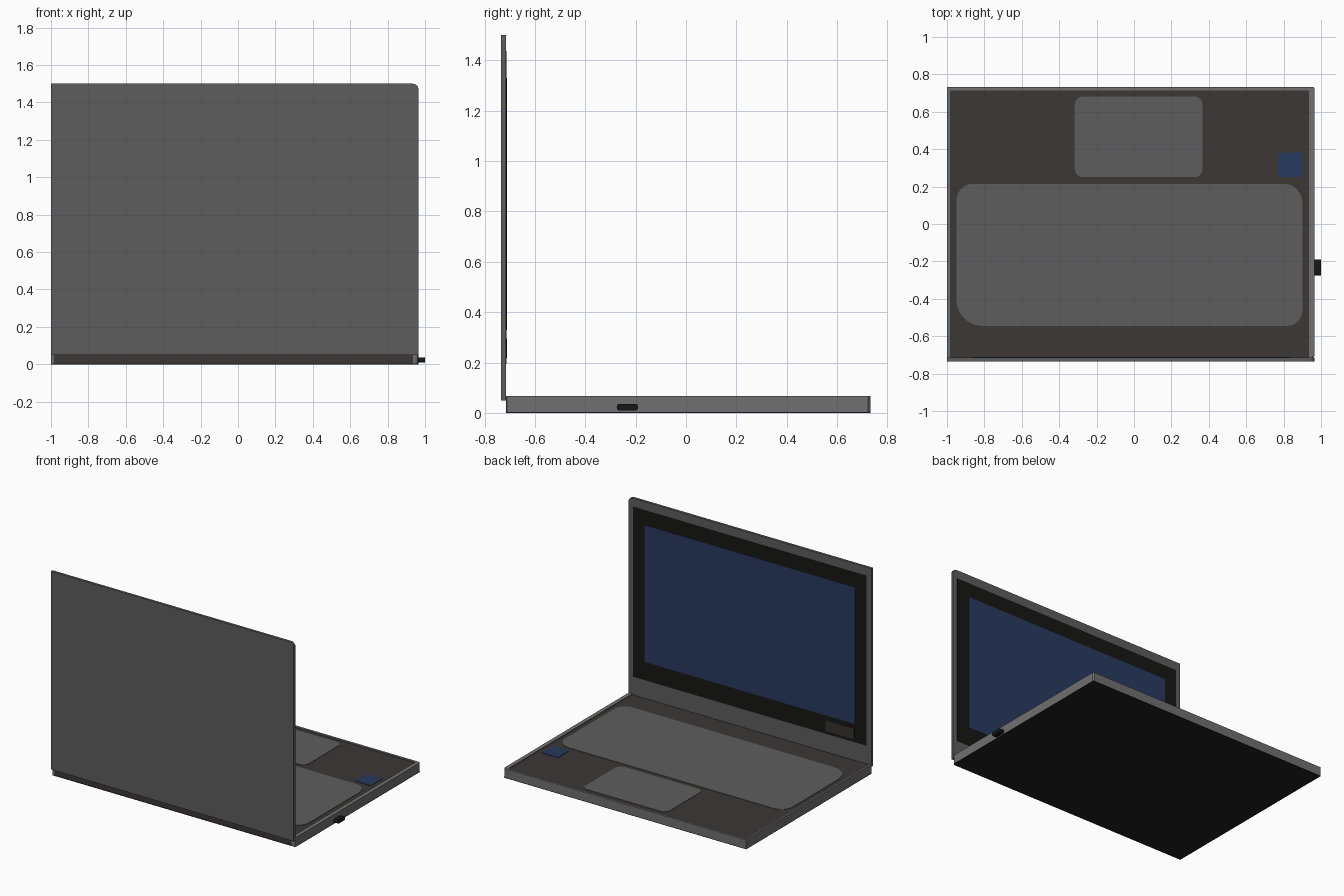
import bpy, bmesh
from math import cos, sin, pi
from mathutils import Matrix, Vector

if "Cube" in bpy.data.objects:
    bpy.data.objects.remove(bpy.data.objects["Cube"])


def material(name, r, g, b):
    m = bpy.data.materials.new(name)
    m.diffuse_color = (r, g, b, 1)
    m.use_nodes = True
    m.node_tree.nodes["Principled BSDF"].inputs["Base Color"].default_value = m.diffuse_color
    return m


SHELL = material("shell_grey", 0.11, 0.11, 0.11)
RIM = material("rim_grey", 0.16, 0.16, 0.16)
DARK = material("deck_dark", 0.045, 0.038, 0.036)
PAD = material("pad_grey", 0.11, 0.11, 0.11)
BLACK = material("black", 0.008, 0.008, 0.007)
UNDER = material("underside_black", 0.016, 0.014, 0.015)
BLUE = material("blue", 0.022, 0.042, 0.115)
BROWN = material("label_brown", 0.035, 0.03, 0.026)


def rounded_rect(u0, u1, v0, v1, radii=(0, 0, 0, 0), steps=6):
    # corner order: (u0,v0), (u1,v0), (u1,v1), (u0,v1)
    corners = [(u0, v0, 1, 1), (u1, v0, -1, 1), (u1, v1, -1, -1), (u0, v1, 1, -1)]
    pts = []
    for i, ((u, v, su, sv), r) in enumerate(zip(corners, radii)):
        if r == 0:
            pts.append((u, v))
            continue
        for k in range(steps + 1):
            a = pi + i * pi / 2 + k / steps * pi / 2
            pts.append((u + su * r + r * cos(a), v + sv * r + r * sin(a)))
    return pts


def slab(name, pts, lo, hi, mat, axis="z"):
    # extrude a 2D outline along z (xy outline), y (xz outline) or x (yz outline)
    place = {"z": lambda u, v, w: (u, v, w),
             "y": lambda u, v, w: (u, w, v),
             "x": lambda u, v, w: (w, u, v)}[axis]
    bm = bmesh.new()
    face = bm.faces.new([bm.verts.new(place(u, v, lo)) for u, v in pts])
    ext = bmesh.ops.extrude_face_region(bm, geom=[face])
    shift = Vector(place(0, 0, hi - lo))
    bmesh.ops.translate(bm, vec=shift,
                        verts=[g for g in ext["geom"] if isinstance(g, bmesh.types.BMVert)])
    bmesh.ops.recalc_face_normals(bm, faces=bm.faces)
    me = bpy.data.meshes.new(name)
    bm.to_mesh(me)
    bm.free()
    me.materials.append(mat)
    ob = bpy.data.objects.new(name, me)
    bpy.context.collection.objects.link(ob)
    return ob


# base: underside plate, U-shaped rim open at the hinge, recessed deck
slab("underside", rounded_rect(-1, 0.965, -0.715, 0.732, (0, 0.015, 0.01, 0)), 0, 0.004, UNDER)
rim = [(-1, -0.715), (-0.985, -0.715), (-0.985, 0.715), (0.935, 0.715), (0.935, -0.715),
       (0.95, -0.715), (0.961, -0.71), (0.965, -0.70), (0.965, 0.722), (0.955, 0.732), (-1, 0.732)]
slab("base_rim", rim, 0.004, 0.068, RIM)
slab("deck", rounded_rect(-0.985, 0.935, -0.714, 0.715), 0.004, 0.062, DARK)

# panels lying on the deck
slab("keyboard", rounded_rect(-0.95, 0.9, -0.545, 0.215, (0.14, 0.08, 0.1, 0.09)), 0.062, 0.065, PAD)
slab("touchpad", rounded_rect(-0.317, 0.367, 0.25, 0.682, (0.045,) * 4), 0.062, 0.065, PAD)
slab("palm_sticker", rounded_rect(0.77, 0.9, 0.25, 0.382), 0.062, 0.065, BLUE)

# plug in the side
slab("side_plug", rounded_rect(-0.275, -0.19, 0.009, 0.036, (0.012,) * 4), 0.955, 1.0, BLACK, "x")

# lid with screen
slab("lid", rounded_rect(-1, 0.965, 0.05, 1.5, (0, 0, 0.03, 0)), -0.734, -0.715, SHELL, "y")
slab("bezel", rounded_rect(-0.96, 0.93, 0.195, 1.437), -0.716, -0.713, BLACK, "y")
slab("screen", rounded_rect(-0.865, 0.833, 0.33, 1.33), -0.714, -0.711, BLUE, "y")
slab("bezel_label", rounded_rect(-0.863, -0.63, 0.217, 0.295), -0.714, -0.711, BROWN, "y")
